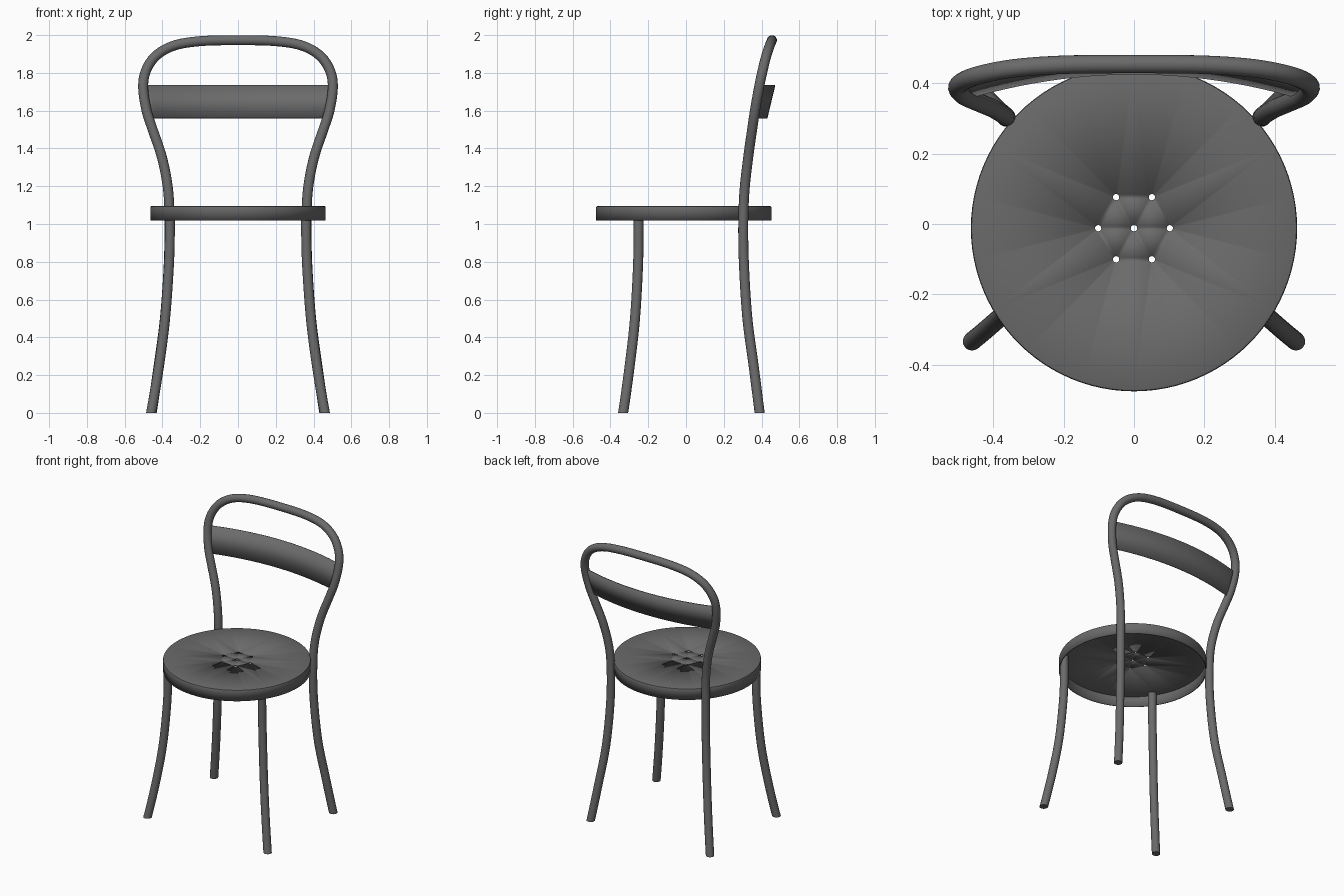
import bpy, bmesh, math
from mathutils import Vector

if "Cube" in bpy.data.objects:
    bpy.data.objects.remove(bpy.data.objects["Cube"])

metal = bpy.data.materials.new("dark grey metal")
metal.diffuse_color = (0.145, 0.145, 0.145, 1)
metal.use_nodes = True
metal.node_tree.nodes["Principled BSDF"].inputs["Base Color"].default_value = metal.diffuse_color
TUBE_R = 0.0265
SEAT_Y, SEAT_R, SEAT_TOP, SEAT_BOTTOM = -0.012, 0.464, 1.095, 1.018


def finish(bm, name, smooth_angle=35):
    me = bpy.data.meshes.new(name)
    bm.to_mesh(me)
    bm.free()
    ob = bpy.data.objects.new(name, me)
    bpy.context.collection.objects.link(ob)
    me.materials.append(metal)
    bpy.ops.object.select_all(action='DESELECT')
    ob.select_set(True)
    bpy.context.view_layer.objects.active = ob
    bpy.ops.object.shade_smooth_by_angle(angle=math.radians(smooth_angle))
    return ob


def spline(pts, n=6):
    """Catmull-Rom samples through the points."""
    p = [Vector(q) for q in pts]
    p = [2 * p[0] - p[1]] + p + [2 * p[-1] - p[-2]]
    out = []
    for i in range(1, len(p) - 2):
        a, b, c, d = p[i - 1:i + 3]
        for k in range(n):
            t = k / n
            out.append(0.5 * (2 * b + (c - a) * t + (2 * a - 5 * b + 4 * c - d) * t ** 2
                              + (3 * b - a - 3 * c + d) * t ** 3))
    return out + [p[-2]]


def tube(name, pts):
    """Round tube along a path, cut flat at the floor."""
    path = spline(pts)
    cu = bpy.data.curves.new(name + "_path", 'CURVE')
    cu.dimensions = '3D'
    cu.bevel_depth = TUBE_R
    cu.bevel_resolution = 6
    cu.use_fill_caps = True
    sp = cu.splines.new('POLY')
    sp.points.add(len(path) - 1)
    for q, v in zip(sp.points, path):
        q.co = (*v, 1)
    tmp = bpy.data.objects.new(name + "_path", cu)
    bpy.context.collection.objects.link(tmp)
    dg = bpy.context.evaluated_depsgraph_get()
    me = bpy.data.meshes.new_from_object(tmp.evaluated_get(dg))
    bm = bmesh.new()
    bm.from_mesh(me)
    bpy.data.objects.remove(tmp)
    bmesh.ops.remove_doubles(bm, verts=bm.verts, dist=1e-5)
    bmesh.ops.bisect_plane(bm, geom=bm.verts[:] + bm.edges[:] + bm.faces[:],
                           plane_co=(0, 0, 0), plane_no=(0, 0, 1), clear_inner=True)
    bmesh.ops.holes_fill(bm, edges=[e for e in bm.edges if e.is_boundary], sides=0)
    bmesh.ops.recalc_face_normals(bm, faces=bm.faces)
    return finish(bm, name)


# Back frame: one bent tube forming both rear legs and the hoop
half = [(0.467, 0.398, -0.05), (0.457, 0.39, 0), (0.42, 0.358, 0.25), (0.387, 0.325, 0.5),
        (0.367, 0.307, 0.78), (0.363, 0.303, 1.0), (0.37, 0.31, 1.18), (0.402, 0.329, 1.35),
        (0.452, 0.35, 1.5), (0.484, 0.365, 1.6), (0.502, 0.386, 1.72), (0.488, 0.405, 1.81),
        (0.435, 0.425, 1.89), (0.34, 0.443, 1.944), (0.2, 0.453, 1.968)]
tube("back_frame", half + [(0, 0.455, 1.973)] + [(-x, y, z) for x, y, z in reversed(half)])

# Front legs, splayed outwards
for side, s in (("left", -1), ("right", 1)):
    leg = [(0.477, -0.347, -0.05), (0.46, -0.333, 0), (0.418, -0.298, 0.25),
           (0.386, -0.27, 0.5), (0.366, -0.254, 0.78), (0.361, -0.252, 0.95),
           (0.361, -0.252, SEAT_TOP - 0.008)]
    tube("front_leg_" + side, [(s * x, y, z) for x, y, z in leg])


# Seat: thin pressed round pan, open below, with seven drain holes
def ring(bm, cx, cy, z, r, n):
    vs = [bm.verts.new((cx + r * math.cos(2 * math.pi * i / n),
                        cy + r * math.sin(2 * math.pi * i / n), z)) for i in range(n)]
    return vs


def loop_edges(bm, vs):
    return [bm.edges.new((vs[i - 1], vs[i])) for i in range(len(vs))]


bm = bmesh.new()
N = 96
holes = [(0, 0)] + [(0.102 * math.cos(i * math.pi / 3), 0.102 * math.sin(i * math.pi / 3))
                    for i in range(6)]
outer = ring(bm, 0, SEAT_Y, SEAT_TOP, SEAT_R - 0.007, N)
edges = loop_edges(bm, outer)
for hx, hy in holes:
    edges += loop_edges(bm, ring(bm, hx, SEAT_Y + hy, SEAT_TOP, 0.009, 12))
bmesh.ops.triangle_fill(bm, use_beauty=True, use_dissolve=False, edges=edges, normal=(0, 0, 1))
bm.normal_update()
for f in bm.faces:
    if f.normal.z < 0:
        f.normal_flip()
prev = outer
for r, z in ((SEAT_R - 0.002, SEAT_TOP - 0.002), (SEAT_R, SEAT_TOP - 0.007), (SEAT_R, SEAT_BOTTOM)):
    cur = ring(bm, 0, SEAT_Y, z, r, N)
    for i in range(N):
        bm.faces.new((prev[i - 1], cur[i - 1], cur[i], prev[i]))
    prev = cur
seat = finish(bm, "seat")
shell = seat.modifiers.new("sheet", 'SOLIDIFY')
shell.thickness = 0.006
shell.offset = -1

# Backrest slat: thin curved band leaning back between the frame sides
bm = bmesh.new()
M = 32
rows = []
for z, xe, y_end, y_mid in ((1.56, 0.468, 0.36, 0.428), (1.735, 0.498, 0.39, 0.47)):
    rows.append([bm.verts.new((xe * u, y_mid - (y_mid - y_end) * u * u, z))
                 for u in (2 * i / M - 1 for i in range(M + 1))])
for i in range(M):
    bm.faces.new((rows[0][i], rows[0][i + 1], rows[1][i + 1], rows[1][i]))
slat = finish(bm, "backrest_slat")
sheet = slat.modifiers.new("sheet", 'SOLIDIFY')
sheet.thickness = 0.006
sheet.offset = 0
